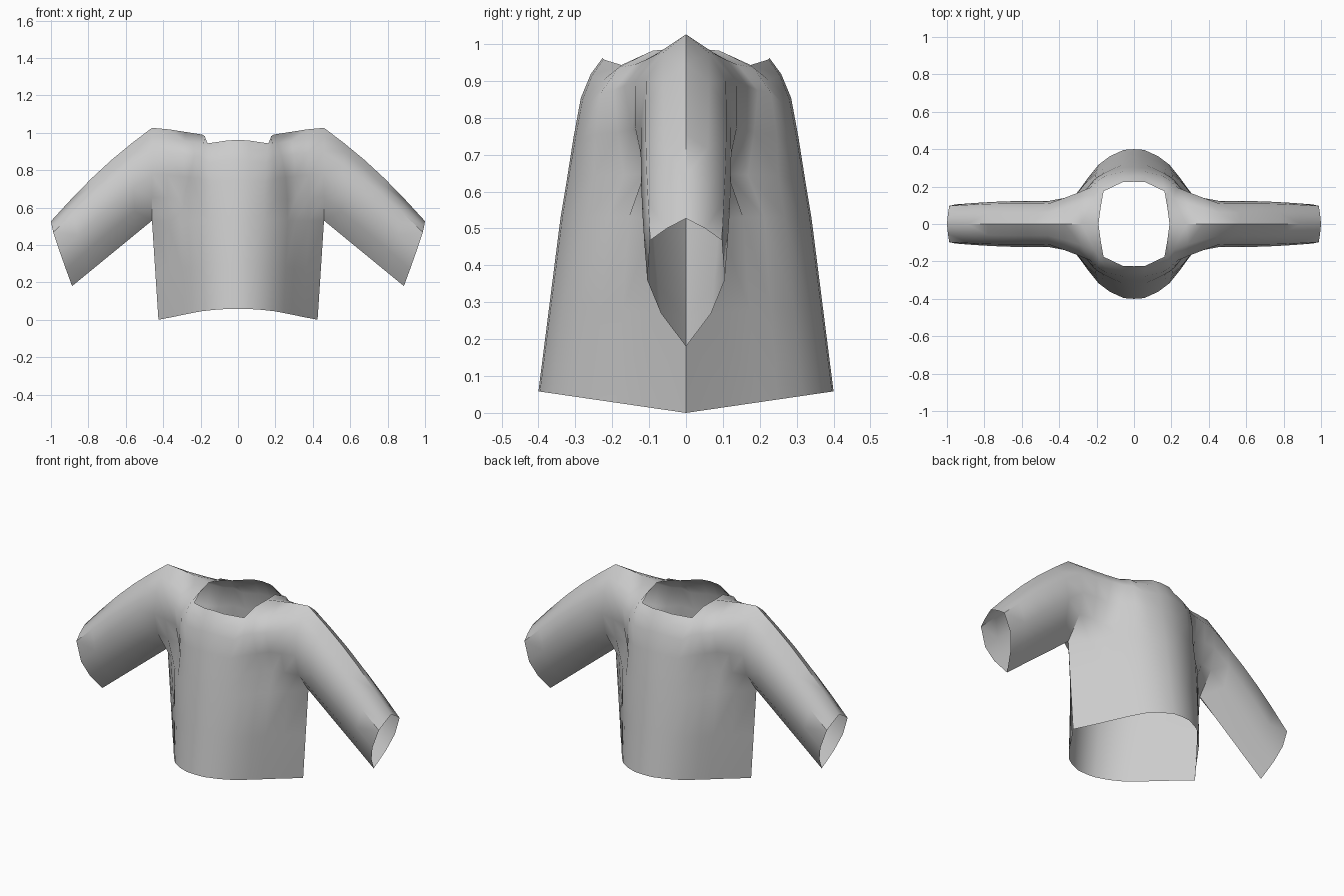
import bpy
import bmesh
import math
from mathutils import Vector

default = bpy.data.objects.get("Cube")
if default:
    bpy.data.objects.remove(default, do_unlink=True)

# Columns run from the chest centre out to the armpit
COLUMNS = [0, .06, .14, .205, .265, .31, .38, .46]
HEM_DEPTH = [.40, .396, .362, .317, .248, .19, .098, 0]
ARMPIT_DEPTH = [.34, .335, .306, .268, .212, .155, .085, 0]
ARMPIT_Z = .53

# Neckline and shoulder seam (x, depth, z)
TOP = [(0, .226, .962), (.06, .224, .958), (.163, .175, .943), (.178, .09, .982),
       (.19, 0, .99), (.28, 0, 1.004), (.37, 0, 1.018), (.46, 0, 1.026)]

# Chest depth between the armpit and the top, keyed by height fraction;
# a shallow fold runs up between chest and sleeve
CHEST = {
    .25: [.322, .318, .29, .25, .168, .112, .112, .095],
    .5: [.305, .30, .28, .246, .185, .145, .138, .122],
    .75: [.285, .28, .26, .23, .195, .168, .138, .108],
    .9: [.258, .254, .225, .182, .14, .11, .085, .062],
}
FRACTIONS = [0, *CHEST, 1]

# Cuff edge (x, depth, z) from the underside to the top
CUFF = [(.887, 0, .18), (.92, .068, .27), (.952, .105, .36),
        (.988, .097, .468), (.995, .052, .5), (1, 0, .527)]


def lerp(a, b, t):
    return a + (b - a) * t


def point(x, depth, z):
    return Vector((x, -depth, z))


def add_grid(bm, rows):
    """Skin a grid of points with quads."""
    verts = [[bm.verts.new(p) for p in row] for row in rows]
    for low, high in zip(verts, verts[1:]):
        for i in range(len(low) - 1):
            bm.faces.new((low[i], low[i + 1], high[i + 1], high[i]))


def lower_body():
    hem = [point(x * .925, d, d * .146) for x, d in zip(COLUMNS, HEM_DEPTH)]
    armpit = [point(x, d, ARMPIT_Z) for x, d in zip(COLUMNS, ARMPIT_DEPTH)]
    middle = [a.lerp(b, .5) for a, b in zip(hem, armpit)]
    return [hem, middle, armpit]


def chest():
    rows = [[point(x, d, ARMPIT_Z) for x, d in zip(COLUMNS, ARMPIT_DEPTH)]]
    for t, depths in CHEST.items():
        rows.append([point(lerp(x, top[0], t ** 3), d, lerp(ARMPIT_Z, top[2], t))
                     for x, d, top in zip(COLUMNS, depths, TOP)])
    rows.append([point(*top) for top in TOP])
    return rows


def sleeve():
    rows = []
    for t, root, cuff in zip(FRACTIONS, (row[-1] for row in chest()), CUFF):
        row = []
        for s in (0, .2, .4, .6, .8, 1):
            bulge = math.sin(math.pi * s)
            p = root.lerp(point(*cuff), s)
            p.y *= 1 + .06 * bulge
            p.z += .03 * t * bulge
            row.append(p)
        rows.append(row)
    return rows


# One quarter of the garment
bm = bmesh.new()
for part in (lower_body(), chest(), sleeve()):
    add_grid(bm, part)
bmesh.ops.remove_doubles(bm, verts=bm.verts, dist=.0005)
mesh = bpy.data.meshes.new("shirt")
bm.to_mesh(mesh)
bm.free()
shirt = bpy.data.objects.new("shirt", mesh)
bpy.context.collection.objects.link(shirt)

# Plain cloth colour
cloth = bpy.data.materials.new("grey cloth")
cloth.use_nodes = True
colour = (.6, .6, .6, 1)
cloth.diffuse_color = colour
cloth.node_tree.nodes["Principled BSDF"].inputs["Base Color"].default_value = colour
mesh.materials.append(cloth)

# Mirror to the other side and to the back, then shade with sharp seams
bpy.ops.object.select_all(action='DESELECT')
shirt.select_set(True)
bpy.context.view_layer.objects.active = shirt
mirror = shirt.modifiers.new("mirror", 'MIRROR')
mirror.use_axis = (True, True, False)
mirror.merge_threshold = .0005
bpy.ops.object.modifier_apply(modifier=mirror.name)
bpy.ops.object.shade_smooth_by_angle(angle=math.radians(50))
